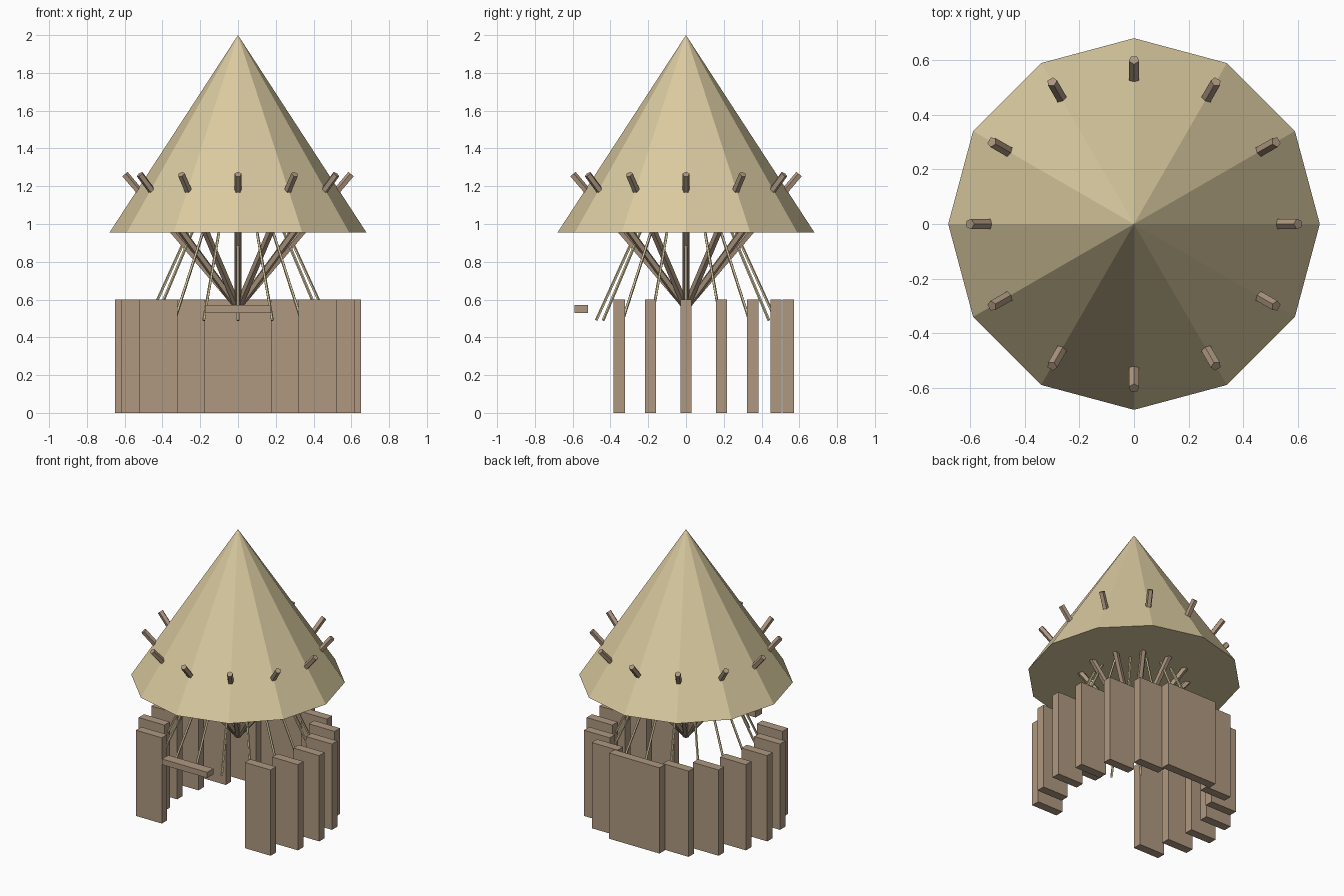
import bpy
from math import cos, sin, radians
from mathutils import Vector

cube = bpy.data.objects.get("Cube")
if cube:
    bpy.data.objects.remove(cube, do_unlink=True)


def material(name, rgb):
    mat = bpy.data.materials.new(name)
    mat.use_nodes = True
    color = (*rgb, 1)
    mat.diffuse_color = color
    mat.node_tree.nodes["Principled BSDF"].inputs["Base Color"].default_value = color
    return mat


STRAW = material("straw", (0.70, 0.59, 0.35))
WOOD = material("brown wood", (0.43, 0.315, 0.22))


def finish(name, mat):
    obj = bpy.context.object
    obj.name = name
    obj.data.materials.append(mat)
    return obj


def box(name, size, center, mat):
    bpy.ops.mesh.primitive_cube_add(size=1, location=center)
    obj = finish(name, mat)
    obj.scale = size
    return obj


def rod(name, start, end, radius, sides, mat):
    start, end = Vector(start), Vector(end)
    axis = end - start
    bpy.ops.mesh.primitive_cylinder_add(
        vertices=sides, radius=radius, depth=axis.length, location=(start + end) / 2)
    obj = finish(name, mat)
    obj.rotation_euler = axis.to_track_quat('Z', 'Y').to_euler()
    return obj


def polar(radius, degrees, z):
    a = radians(degrees)
    return (radius * cos(a), radius * sin(a), z)


# Wall: upright planks on a ring, all facing forward, open at the front
for degrees in range(-40, 221, 20):
    box("wall_plank", (0.2, 0.06, 0.6), polar(0.55, degrees, 0.3), WOOD)

# Lintel across the doorway
box("door_lintel", (0.35, 0.07, 0.04), (0, -0.555, 0.55), WOOD)

# Twelve-sided thatched roof, closed underneath
bpy.ops.mesh.primitive_cone_add(
    vertices=12, radius1=0.68, radius2=0, depth=1.045, location=(0, 0, 1.4775))
finish("thatch_roof", STRAW)

# Rafters fan out from the centre and poke through the thatch
for i in range(12):
    rod("rafter", (0, 0, 0.557), polar(0.6, i * 30, 1.263), 0.02, 5, WOOD)

# Thin straw poles slope down from inside the roof
for i in range(16):
    a = i * 22.5
    rod("straw_pole", polar(0.02, a, 1.49), polar(0.475, a, 0.49), 0.008, 5, STRAW)
